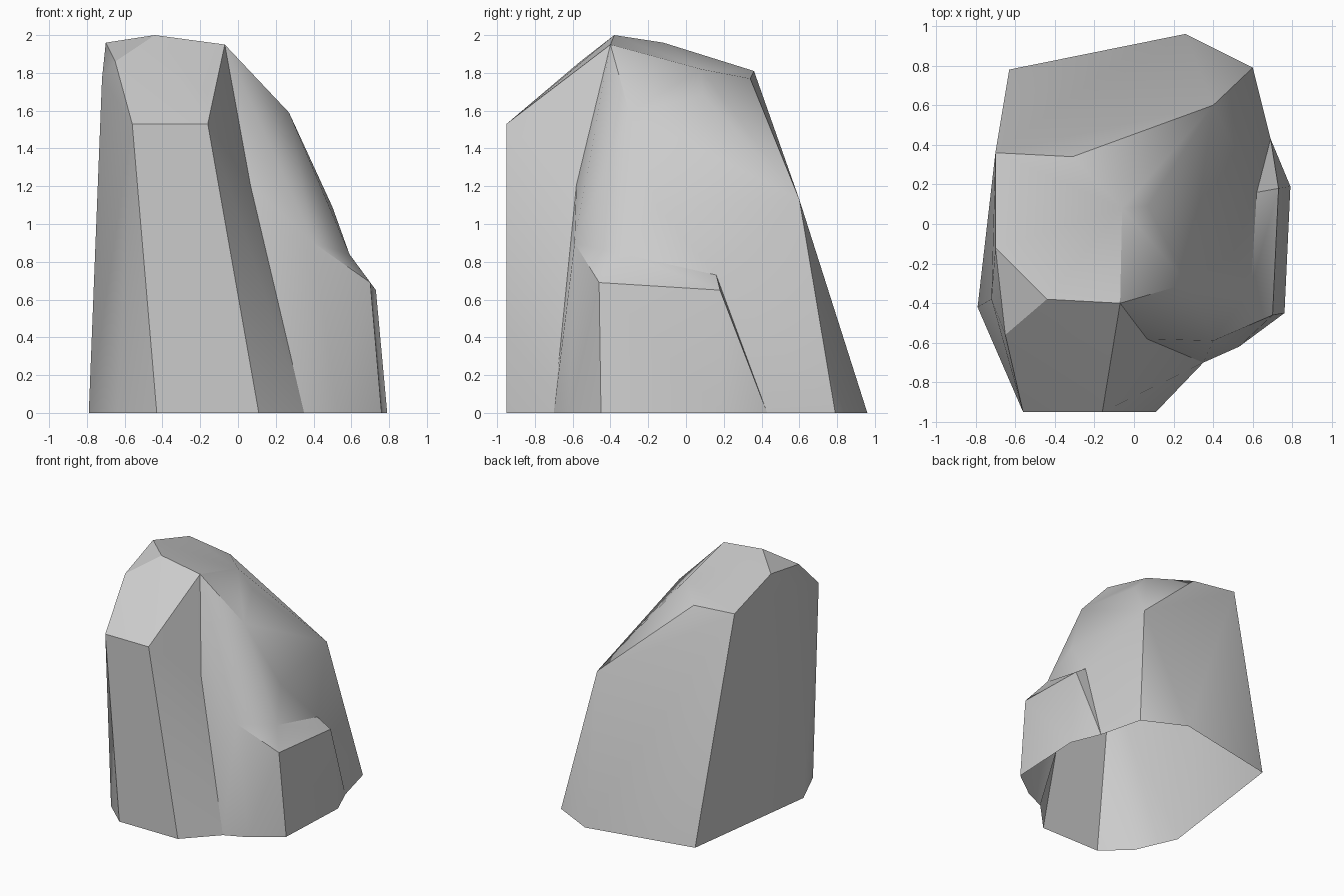
import bpy, bmesh, math

cube = bpy.data.objects.get("Cube")
if cube:
    bpy.data.objects.remove(cube, do_unlink=True)

stone = bpy.data.materials.new("grey_stone")
stone.use_nodes = True
stone.diffuse_color = (0.6, 0.6, 0.6, 1)
stone.node_tree.nodes["Principled BSDF"].inputs["Base Color"].default_value = (0.6, 0.6, 0.6, 1)


def chunk(name, corners):
    """A faceted stone block wrapped around its corner points."""
    bm = bmesh.new()
    for c in corners:
        bm.verts.new(c)
    hull = bmesh.ops.convex_hull(bm, input=bm.verts[:])
    spare = {g for g in hull["geom_interior"] + hull["geom_unused"]
             if isinstance(g, bmesh.types.BMVert)}
    bmesh.ops.delete(bm, geom=list(spare), context="VERTS")
    bmesh.ops.recalc_face_normals(bm, faces=bm.faces[:])
    mesh = bpy.data.meshes.new(name)
    bm.to_mesh(mesh)
    bm.free()
    mesh.materials.append(stone)
    ob = bpy.data.objects.new(name, mesh)
    bpy.context.collection.objects.link(ob)
    return ob


# Corners shared by neighbouring blocks
peak, brow = (-.44, -.38, 2.0), (-.07, -.40, 1.95)
shoulder, left_notch = (-.65, -.56, 1.86), (-.72, -.38, 1.77)
side_foot, flute_foot = (-.79, -.42, 0), (.35, -.70, 0)
ledge_tip, ledge_foot = (.40, -.59, .90), (.53, -.62, 0)
ledge_nook, ledge_back = (.59, -.33, .84), (.62, .16, .73)
rear_foot = (.69, .43, 0)

# Main boulder
rock = chunk("boulder", [
    peak, brow, shoulder, left_notch, side_foot, flute_foot,
    ledge_tip, ledge_foot, ledge_nook, ledge_back, rear_foot,
    (-.70, -.12, 1.96), (-.70, .36, 1.81), (-.31, .34, 1.77), (-.06, .08, 1.82),
    (.07, .09, 1.68), (.27, -.30, 1.59), (.50, -.15, 1.09),
    (0, .42, 1.50), (.40, .60, 1.13),
    (-.63, .78, 0), (.26, .96, 0), (.60, .79, 0)])

# Front buttress with its sloping step
buttress = chunk("front_buttress", [
    peak, brow, shoulder, left_notch, side_foot, flute_foot,
    (-.56, -.95, 1.53), (-.16, -.95, 1.53), (-.60, -.76, 1.68), (-.16, -.76, 1.68),
    (-.43, -.95, 0), (.11, -.95, 0), (.28, -.77, 0), (-.64, -.76, 0),
    (-.4, 0, 0), (.2, 0, 0)])

# Low side ledge
ledge = chunk("side_ledge", [
    ledge_tip, ledge_foot, ledge_nook, ledge_back, rear_foot,
    (.70, -.46, .69), (.73, .18, .65), (.76, -.45, 0), (.79, .19, 0),
    (.2, -.4, 0), (.2, .2, 0)])

# Fuse the blocks into one stone
bpy.context.view_layer.objects.active = rock
for part in (buttress, ledge):
    mod = rock.modifiers.new("fuse", "BOOLEAN")
    mod.operation, mod.solver, mod.object = "UNION", "EXACT", part
    bpy.ops.object.modifier_apply(modifier=mod.name)
    bpy.data.objects.remove(part, do_unlink=True)

# Open the underside
bm = bmesh.new()
bm.from_mesh(rock.data)
bmesh.ops.remove_doubles(bm, verts=bm.verts[:], dist=0.002)
under = [f for f in bm.faces if all(v.co.z < .01 for v in f.verts)]
bmesh.ops.delete(bm, geom=under, context="FACES")
bmesh.ops.dissolve_limit(bm, angle_limit=math.radians(1), verts=bm.verts[:], edges=bm.edges[:])
bm.to_mesh(rock.data)
bm.free()

# Soft shading across shallow folds
bpy.ops.object.select_all(action="DESELECT")
rock.select_set(True)
bpy.ops.object.shade_smooth_by_angle(angle=math.radians(30))
